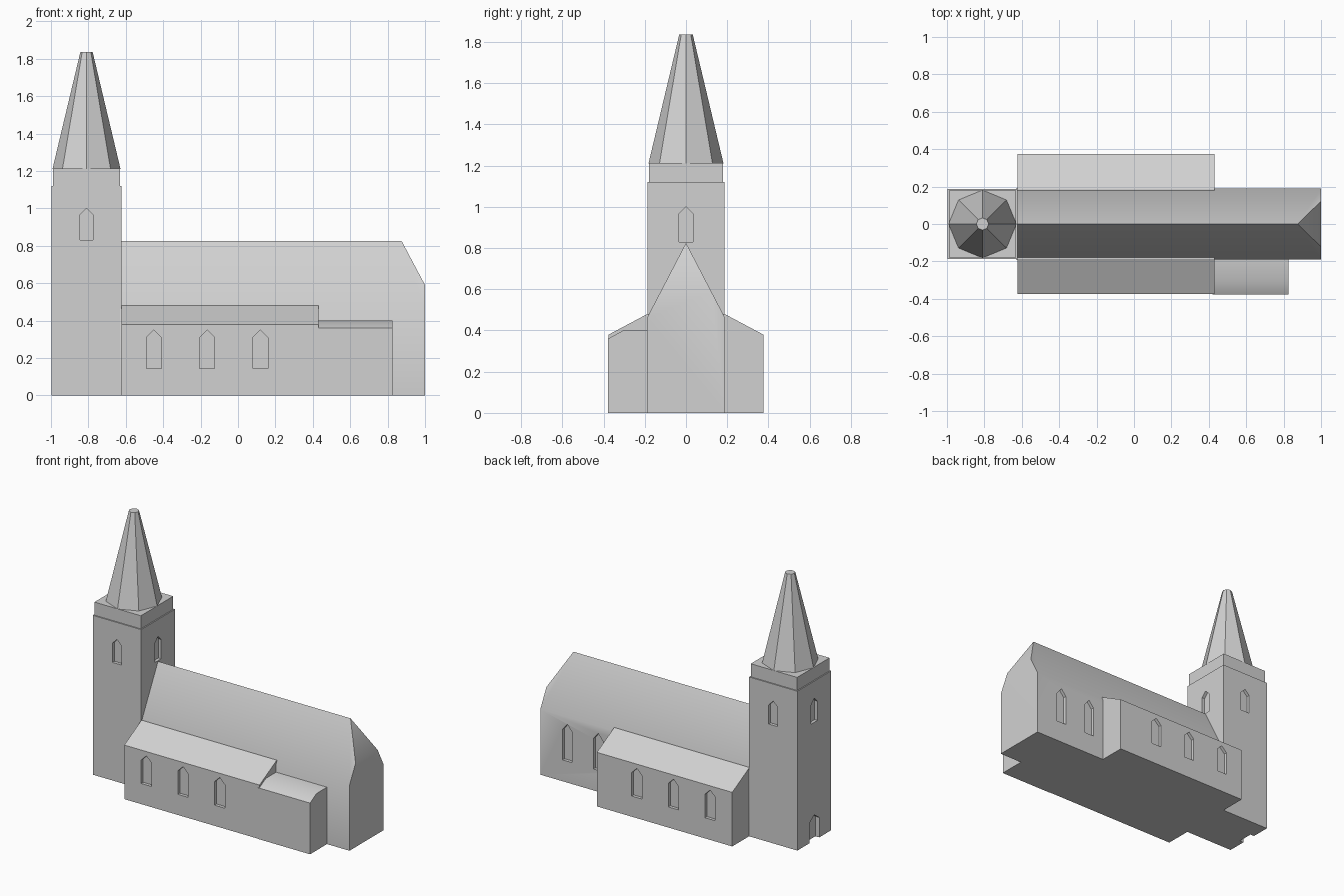
import bpy, bmesh, math
from mathutils import Matrix, Vector

if "Cube" in bpy.data.objects:
    bpy.data.objects.remove(bpy.data.objects["Cube"])

stone = bpy.data.materials.new("pale grey stone")
stone.diffuse_color = (0.64, 0.64, 0.64, 1)
stone.use_nodes = True
stone.node_tree.nodes["Principled BSDF"].inputs["Base Color"].default_value = stone.diffuse_color


def finish(name, bm):
    bmesh.ops.recalc_face_normals(bm, faces=bm.faces[:])
    me = bpy.data.meshes.new(name)
    bm.to_mesh(me)
    bm.free()
    ob = bpy.data.objects.new(name, me)
    bpy.context.collection.objects.link(ob)
    me.materials.append(stone)
    return ob


def prism(name, profile, offset):
    """Extrude a closed 3D profile along an offset vector."""
    bm = bmesh.new()
    f = bm.faces.new([bm.verts.new(p) for p in profile])
    ext = bmesh.ops.extrude_face_region(bm, geom=[f], use_keep_orig=True)
    verts = [g for g in ext["geom"] if isinstance(g, bmesh.types.BMVert)]
    bmesh.ops.translate(bm, verts=verts, vec=offset)
    return finish(name, bm)


def along_x(name, yz, x0, x1):
    return prism(name, [(x0, y, z) for y, z in yz], (x1 - x0, 0, 0))


def block(name, cx, half, z0, z1):
    return prism(name, [(cx + sx * half, sy * half, z0) for sx, sy in
                        ((-1, -1), (1, -1), (1, 1), (-1, 1))], (0, 0, z1 - z0))


def cut_arch(ob, centre, angle, width, z0, spring, top, depth=0.022):
    """Recess a pointed opening; angle is the turn of the wall from the front."""
    w = width / 2
    rot = Matrix.Rotation(angle, 3, 'Z')
    base = Vector((centre[0], centre[1], 0))
    pts = [(-w, z0), (w, z0), (w, spring), (0, top), (-w, spring)]
    cutter = prism("opening_cutter", [base + rot @ Vector((x, -0.05, z)) for x, z in pts],
                   rot @ Vector((0, 0.05 + depth, 0)))
    cutter.hide_render = True
    bpy.context.view_layer.objects.active = ob
    mod = ob.modifiers.new("opening", 'BOOLEAN')
    mod.operation = 'DIFFERENCE'
    mod.solver = 'EXACT'
    mod.object = cutter
    bpy.ops.object.modifier_apply(modifier=mod.name)
    bpy.data.objects.remove(cutter)


def smooth(ob):
    bpy.ops.object.select_all(action='DESELECT')
    ob.select_set(True)
    bpy.context.view_layer.objects.active = ob
    bpy.ops.object.shade_smooth_by_angle(angle=math.radians(30))


# Tower with a belfry window on each side and a west door
TX, TH = -0.81, 0.188
tower = block("tower", TX, TH, 0, 1.12)
for i in range(4):
    a = i * math.pi / 2
    cut_arch(tower, (TX + TH * math.sin(a), -TH * math.cos(a)), a, 0.07, 0.83, 0.965, 1.0)
cut_arch(tower, (TX - TH, 0), -math.pi / 2, 0.11, -0.05, 0.14, 0.18, 0.03)
block("tower_parapet", TX, 0.18, 1.12, 1.212)

# Eight-sided spire with a blunt tip
bm = bmesh.new()
bmesh.ops.create_cone(bm, cap_ends=True, segments=8, radius1=0.182, radius2=0.033, depth=0.625,
                      matrix=Matrix.Translation((TX, 0, 1.21 + 0.3125)))
finish("spire", bm)

# Nave: gabled body whose east end is clipped by a half hip
W, E, R = 0.19, 0.46, 0.825
nave = along_x("nave", [(-W, 0), (W, 0), (W, E), (0, R), (-W, E)], -0.63, 1.0)
bm = bmesh.new()
bm.from_mesh(nave.data)
hip = Vector((R - 0.59, 0, 0.125)).normalized()
cut = bmesh.ops.bisect_plane(bm, geom=bm.verts[:] + bm.edges[:] + bm.faces[:],
                             plane_co=(1.0, 0, 0.59), plane_no=hip, clear_outer=True)
edges = [g for g in cut["geom_cut"] if isinstance(g, bmesh.types.BMEdge)]
bmesh.ops.holes_fill(bm, edges=edges)
bmesh.ops.recalc_face_normals(bm, faces=bm.faces[:])
bm.to_mesh(nave.data)
bm.free()
for x in (0.55, 0.79):
    cut_arch(nave, (x, W), math.pi, 0.075, 0.15, 0.365, 0.41)
smooth(nave)

# Side aisles with lean-to roofs and three windows each
for side, name in ((-1, "front_aisle"), (1, "back_aisle")):
    out = 0.375
    aisle = along_x(name, [(side * y, z) for y, z in
                           ((0.15, 0), (out, 0), (out, 0.38), (0.187, 0.48), (0.15, 0.48))],
                    -0.622, 0.43)
    for x in (-0.45, -0.165, 0.12):
        cut_arch(aisle, (x, side * out), 0 if side < 0 else math.pi, 0.08, 0.145, 0.31, 0.35)

# Low vestry continuing the front aisle
vestry = along_x("vestry", [(-0.15, 0), (-0.378, 0), (-0.378, 0.36), (-0.305, 0.4), (-0.15, 0.4)],
                 0.42, 0.825)
smooth(vestry)
